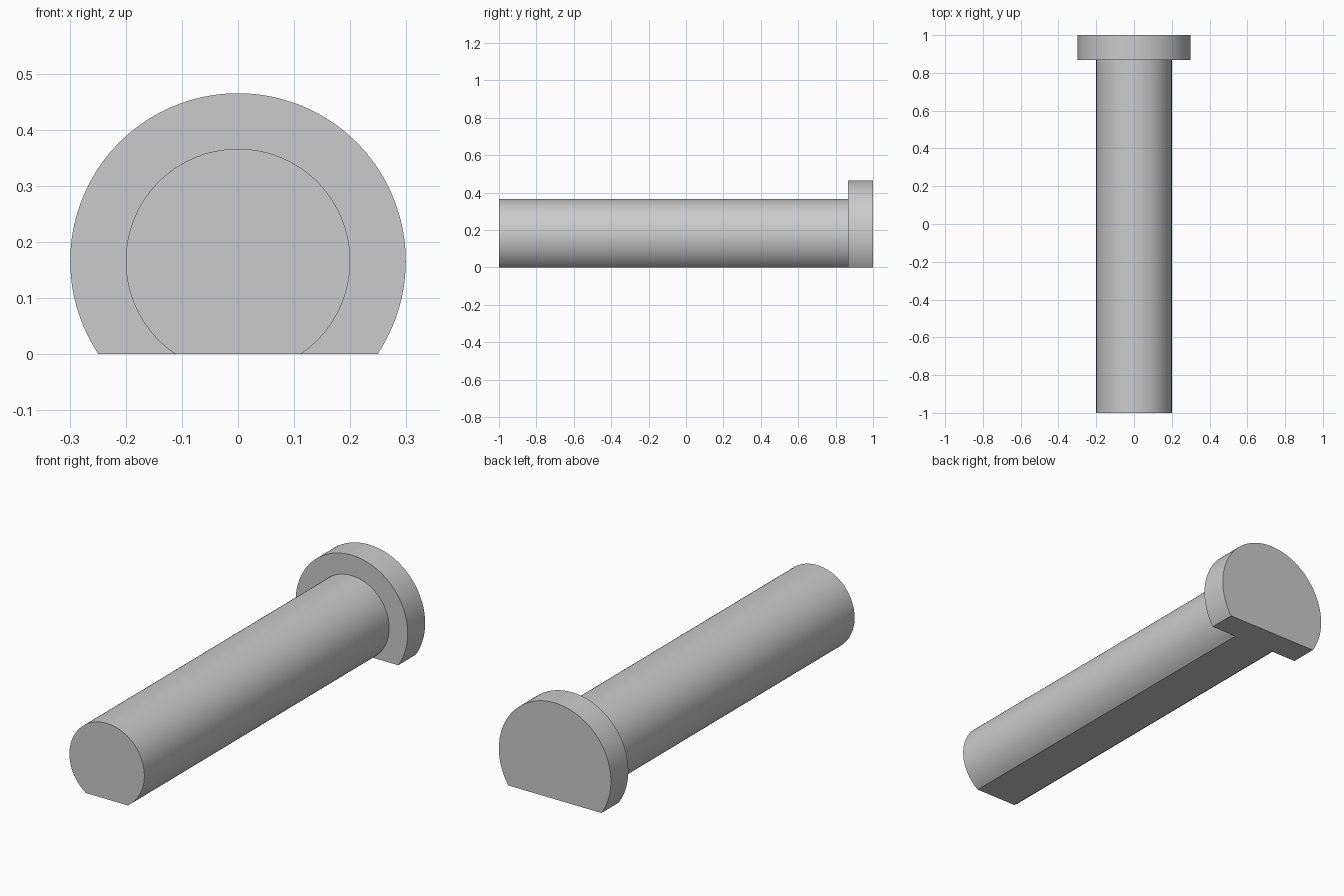
import bpy, bmesh, math
from mathutils import Vector

cube = bpy.data.objects.get("Cube")
if cube:
    bpy.data.objects.remove(cube, do_unlink=True)

AXIS_Z = 0.166      # height of the pin axis above the flat underside
HEAD_FRONT = 0.867  # where the shaft meets the head
SEGMENTS = 96

grey = bpy.data.materials.new("light_grey")
grey.use_nodes = True
colour = (0.6, 0.6, 0.6, 1)
grey.diffuse_color = colour
grey.node_tree.nodes["Principled BSDF"].inputs["Base Color"].default_value = colour


def flatted_cylinder(name, radius, y_front, y_back):
    """Cylinder along y with its underside cut flat at z = 0."""
    reach = math.pi - math.acos(AXIS_Z / radius)
    bm = bmesh.new()
    ring = []
    for i in range(SEGMENTS + 1):
        a = reach * (2 * i / SEGMENTS - 1)
        ring.append(bm.verts.new((radius * math.sin(a), y_front,
                                  AXIS_Z + radius * math.cos(a))))
    profile = bm.faces.new(ring)
    result = bmesh.ops.extrude_face_region(bm, geom=[profile], use_keep_orig=True)
    moved = [g for g in result["geom"] if isinstance(g, bmesh.types.BMVert)]
    bmesh.ops.translate(bm, verts=moved, vec=Vector((0, y_back - y_front, 0)))
    bmesh.ops.recalc_face_normals(bm, faces=bm.faces)

    mesh = bpy.data.meshes.new(name)
    bm.to_mesh(mesh)
    bm.free()
    mesh.materials.append(grey)
    obj = bpy.data.objects.new(name, mesh)
    bpy.context.collection.objects.link(obj)

    # Smooth round wall, sharp rims and flat
    bpy.ops.object.select_all(action="DESELECT")
    obj.select_set(True)
    bpy.context.view_layer.objects.active = obj
    bpy.ops.object.shade_smooth_by_angle(angle=math.radians(30))
    return obj


flatted_cylinder("shaft", 0.2, -1, HEAD_FRONT)
flatted_cylinder("head", 0.299, HEAD_FRONT, 1)
